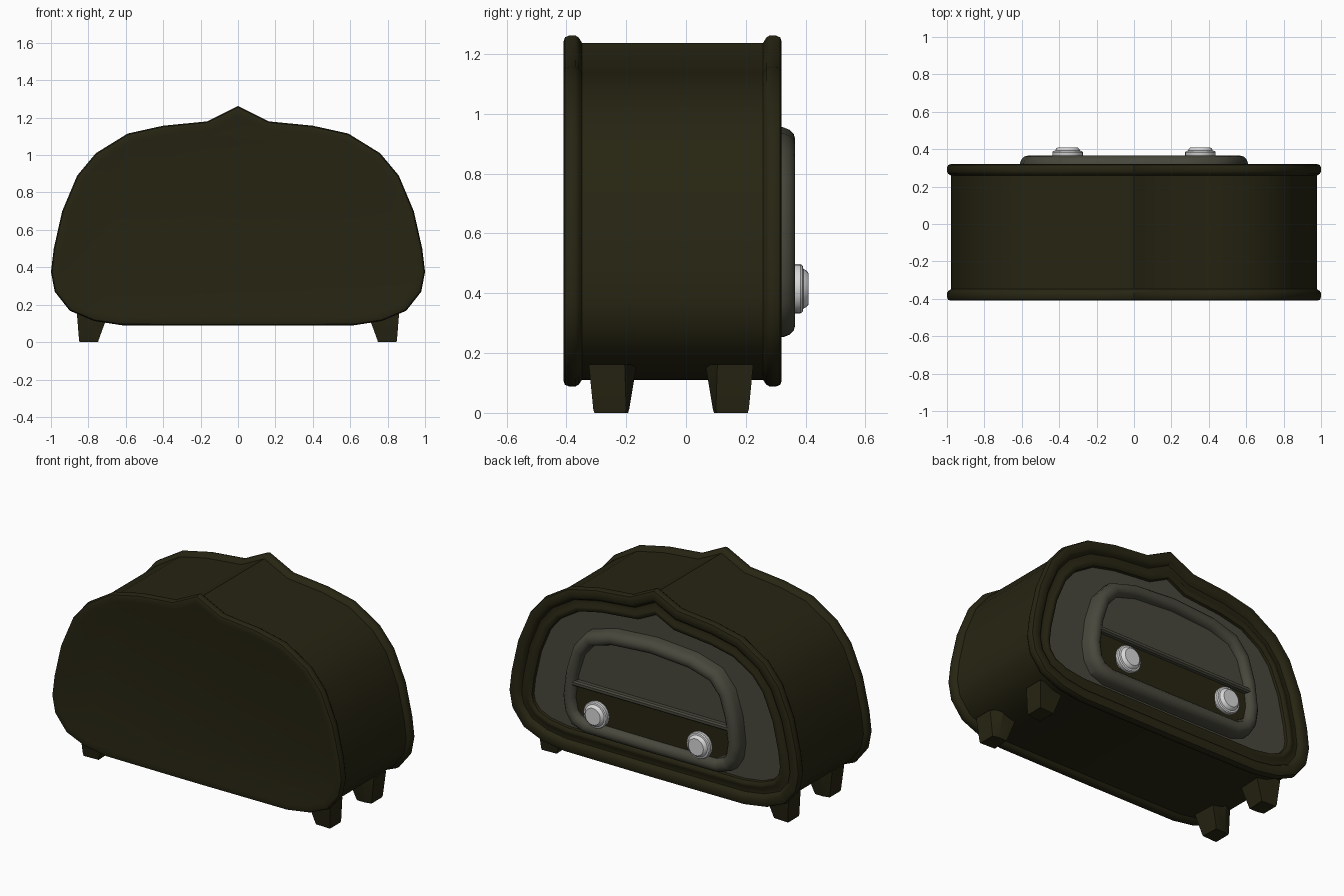
import bpy, bmesh, math
from mathutils import Vector, Matrix

if "Cube" in bpy.data.objects:
    bpy.data.objects.remove(bpy.data.objects["Cube"])


def material(name, rgb):
    m = bpy.data.materials.new(name)
    m.diffuse_color = (*rgb, 1)
    m.use_nodes = True
    m.node_tree.nodes["Principled BSDF"].inputs["Base Color"].default_value = m.diffuse_color
    return m


OLIVE = material("dark olive", (0.020, 0.018, 0.006))
GREY = material("warm grey", (0.065, 0.064, 0.046))
SILVER = material("light silver", (0.68, 0.68, 0.68))


def finish(bm, name, mat, angle=35):
    bmesh.ops.recalc_face_normals(bm, faces=bm.faces)
    me = bpy.data.meshes.new(name)
    bm.to_mesh(me)
    bm.free()
    me.materials.append(mat)
    ob = bpy.data.objects.new(name, me)
    bpy.context.collection.objects.link(ob)
    bpy.ops.object.select_all(action='DESELECT')
    ob.select_set(True)
    bpy.context.view_layer.objects.active = ob
    bpy.ops.object.shade_smooth_by_angle(angle=math.radians(angle))
    return ob


def mirrored(half):
    """Full clockwise outline from its right half."""
    return half + [(-x, z) for x, z in reversed(half) if x > 1e-6]


def inset(outline, d):
    """Outline moved inwards by d with mitred corners."""
    pts = [Vector(p) for p in outline]
    out = []
    for i, p in enumerate(pts):
        a = (p - pts[i - 1]).normalized()
        b = (pts[(i + 1) % len(pts)] - p).normalized()
        n1, n2 = Vector((a.y, -a.x)), Vector((b.y, -b.x))
        out.append(p + (n1 + n2) * (d / (1 + n1.dot(n2))))
    return out


def loft(name, outline, profile, mat, ring=False):
    """Sweep (inset, y) profile points around an outline."""
    bm = bmesh.new()
    loops = [[bm.verts.new((p.x, y, p.y)) for p in inset(outline, d)] for d, y in profile]
    pairs = list(zip(loops, loops[1:]))
    if ring:
        pairs.append((loops[-1], loops[0]))
    else:
        bm.faces.new(loops[0])
        bm.faces.new(loops[-1])
    n = len(outline)
    for a, b in pairs:
        for i in range(n):
            j = (i + 1) % n
            bm.faces.new((a[i], a[j], b[j], b[i]))
    return finish(bm, name, mat)


# Cabinet with a rim at both ends and a stepped recess at the back
shell = mirrored([(0, 1.262), (0.165, 1.18), (0.40, 1.157), (0.59, 1.115), (0.76, 1.01),
                  (0.86, 0.89), (0.94, 0.70), (0.985, 0.50), (1.0, 0.375), (0.98, 0.27),
                  (0.90, 0.168), (0.77, 0.113), (0.62, 0.09), (0, 0.088)])
loft("cabinet", shell, [
    (0.045, -0.406), (0.02, -0.41), (0.006, -0.405), (0, -0.39), (0, -0.37), (0.007, -0.358),
    (0.022, -0.348), (0.022, 0.258), (0.007, 0.268), (0, 0.28), (0, 0.30), (0.006, 0.315),
    (0.02, 0.32), (0.05, 0.32), (0.065, 0.312), (0.075, 0.295), (0.10, 0.295),
    (0.115, 0.305), (0.13, 0.305), (0.145, 0.295), (0.15, 0.265)], OLIVE)
loft("back_panel", shell, [(0.149, 0.262), (0.149, 0.28)], GREY)

# Raised frame around the controls
frame = mirrored([(0, 0.955), (0.28, 0.935), (0.45, 0.885), (0.54, 0.78), (0.59, 0.62),
                  (0.61, 0.46), (0.595, 0.36), (0.55, 0.29), (0.46, 0.255), (0, 0.253)])
loft("control_frame", frame, [
    (0, 0.27), (0, 0.325), (0.008, 0.345), (0.022, 0.36), (0.04, 0.365), (0.06, 0.362),
    (0.074, 0.35), (0.082, 0.33), (0.082, 0.27)], GREY, ring=True)
loft("speaker_panel", frame, [(0.078, 0.275), (0.078, 0.325)], GREY)

# Dark strip behind the knobs
strip = mirrored([(0, 0.55), (0.515, 0.55), (0.526, 0.46), (0.51, 0.38), (0.44, 0.338), (0, 0.336)])
loft("control_strip", strip, [(0, 0.322), (0, 0.33)], OLIVE)

# Bar above the strip
bar = mirrored([(0, 0.572), (0.55, 0.572), (0.55, 0.54), (0, 0.54)])
loft("divider_bar", bar, [(0, 0.31), (0, 0.35), (0.008, 0.36)], GREY)

# Knobs
SIDES = 24
circle = [(math.sin(2 * math.pi * i / SIDES), math.cos(2 * math.pi * i / SIDES)) for i in range(SIDES)]
for side, x in (("left", -0.355), ("right", 0.355)):
    loft(side + "_knob", [(x + 0.082 * cx, 0.415 + 0.082 * cz) for cx, cz in circle], [
        (0.03, 0.325), (0.03, 0.352), (0.004, 0.358), (0, 0.364), (0, 0.383), (0.005, 0.39),
        (0.015, 0.392), (0.022, 0.404), (0.03, 0.41)], SILVER)

# Tapered feet
top = [(0.862, -0.325), (0.862, -0.205), (0.80, -0.165), (0.70, -0.165), (0.69, -0.32)]
base = [(0.85, -0.31), (0.85, -0.20), (0.81, -0.19), (0.75, -0.19), (0.745, -0.305)]
for sx, xn in ((1, "right"), (-1, "left")):
    for sy, yn in ((1, "front"), (-1, "back")):
        bm = bmesh.new()
        levels = []
        for pts, z in ((base, 0.0), (base, 0.012), (top, 0.162)):
            k = 0.94 if z == 0 else 1.0
            levels.append([bm.verts.new((sx * (0.8 + (x - 0.8) * k),
                                         -0.05 + sy * (-0.2 + (y + 0.25) * k), z))
                           for x, y in pts])
        bm.faces.new(levels[0])
        bm.faces.new(levels[-1])
        for a, b in zip(levels, levels[1:]):
            for i in range(5):
                j = (i + 1) % 5
                bm.faces.new((a[i], a[j], b[j], b[i]))
        finish(bm, f"{yn}_{xn}_foot", OLIVE, 25)
